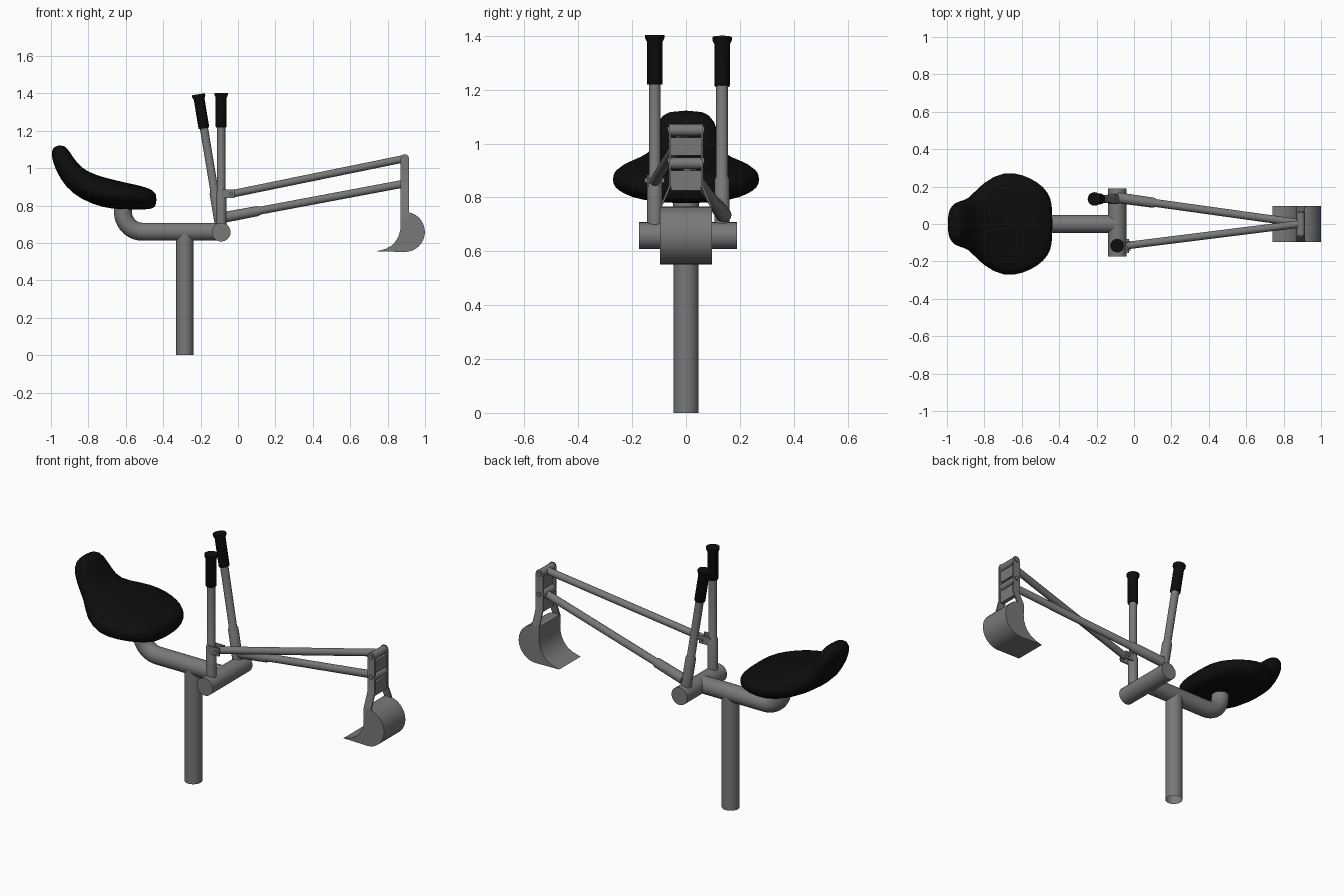
import bpy, bmesh, math
from mathutils import Vector

if "Cube" in bpy.data.objects:
    bpy.data.objects.remove(bpy.data.objects["Cube"])


def material(name, v):
    m = bpy.data.materials.new(name)
    m.diffuse_color = (v, v, v, 1)
    m.use_nodes = True
    m.node_tree.nodes["Principled BSDF"].inputs["Base Color"].default_value = m.diffuse_color
    return m


black = material("black_rubber", 0.004)
steel = material("dark_steel", 0.19)


def finish(name, bm, mat, angle=40):
    bmesh.ops.recalc_face_normals(bm, faces=bm.faces)
    me = bpy.data.meshes.new(name)
    bm.to_mesh(me)
    bm.free()
    ob = bpy.data.objects.new(name, me)
    bpy.context.collection.objects.link(ob)
    me.materials.append(mat)
    bpy.ops.object.select_all(action='DESELECT')
    ob.select_set(True)
    bpy.context.view_layer.objects.active = ob
    bpy.ops.object.shade_smooth_by_angle(angle=math.radians(angle))
    return ob


def loft(name, rings, mat=steel, angle=40, cap_start=True):
    bm = bmesh.new()
    vs = [[bm.verts.new(p) for p in r] for r in rings]
    n = len(vs[0])
    for a, b in zip(vs, vs[1:]):
        for i in range(n):
            bm.faces.new((a[i], a[(i + 1) % n], b[(i + 1) % n], b[i]))
    if cap_start:
        bm.faces.new(vs[0][::-1])
    bm.faces.new(vs[-1])
    return finish(name, bm, mat, angle)


def ring(c, axis, r, n):
    q = Vector(axis).to_track_quat('Z', 'Y')
    return [Vector(c) + q @ Vector((r * math.cos(k * math.tau / n), r * math.sin(k * math.tau / n), 0))
            for k in range(n)]


def turned(name, p0, p1, stops, mat=steel, n=24, cap_start=True):
    """Round bar from p0 to p1; stops are (fraction, radius)."""
    p0, p1 = Vector(p0), Vector(p1)
    return loft(name, [ring(p0.lerp(p1, t), p1 - p0, r, n) for t, r in stops], mat, 40, cap_start)


def tube(name, p0, p1, r, n=24, cap_start=True):
    return turned(name, p0, p1, [(0, r), (1, r)], steel, n, cap_start)


def extrude_xz(name, pts, y0, y1, angle=40):
    return loft(name, [[(x, y0, z) for x, z in pts], [(x, y1, z) for x, z in pts]], steel, angle)


def box(name, x0, x1, y0, y1, z0, z1):
    return extrude_xz(name, [(x0, z0), (x1, z0), (x1, z1), (x0, z1)], y0, y1)


# Frame: open-ended post, beam, elbow under the seat, cross tube
tube("post", (-0.285, 0, 0), (-0.285, 0, 0.66), 0.047, 32, False)
tube("beam", (-0.51, 0, 0.66), (-0.09, 0, 0.66), 0.048, 32)
tube("cross_tube", (-0.09, -0.174, 0.658), (-0.09, 0.189, 0.658), 0.05, 32)
rings = []
for k in range(11):
    a = k / 10 * math.pi / 2
    c = (-0.51 - 0.105 * math.sin(a), 0, 0.765 - 0.105 * math.cos(a))
    rings.append(ring(c, (-max(math.cos(a), 0.002), 0, math.sin(a)), 0.048, 32))
rings.append(ring((-0.615, 0, 0.83), (-0.002, 0, 1), 0.048, 32))
loft("seat_elbow", rings)

# Seat: (upper x, z, lower x, z, half width) from backrest to nose
stations = [(-0.93, 1.125, -0.985, 1.12, 0.065), (-0.90, 1.09, -1.004, 1.075, 0.11),
            (-0.86, 1.025, -0.975, 0.985, 0.128), (-0.81, 0.985, -0.92, 0.895, 0.135),
            (-0.74, 0.957, -0.845, 0.835, 0.235), (-0.66, 0.937, -0.72, 0.784, 0.285),
            (-0.585, 0.92, -0.61, 0.778, 0.268), (-0.515, 0.905, -0.52, 0.778, 0.23),
            (-0.455, 0.885, -0.455, 0.78, 0.17), (-0.434, 0.855, -0.437, 0.803, 0.10)]
rings = []
for ux, uz, lx, lz, w in stations:
    u, l = Vector((ux, 0, uz)), Vector((lx, 0, lz))
    r = []
    for k in range(20):
        c, s = math.cos(k * math.tau / 20), math.sin(k * math.tau / 20)
        f = lambda v: math.copysign(abs(v) ** 0.8, v)
        lift = 0.01 * c * c * w / 0.28
        r.append((u + l) / 2 + (u - l) / 2 * f(s) + Vector((0, w * f(c), lift)))
    rings.append(r)
seat = loft("seat", rings, black, 80)
mod = seat.modifiers.new("smooth", 'SUBSURF')
mod.levels = mod.render_levels = 1

# Control levers: base sleeve, rod, flanged grip
for side, base, top in (("front", (-0.09, -0.116, 0.66), (-0.09, -0.116, 1.403)),
                        ("rear", (-0.09, 0.134, 0.66), (-0.212, 0.134, 1.395))):
    turned(side + "_lever", base, top,
           [(0, 0.028), (0.28, 0.028), (0.30, 0.022), (0.8, 0.022)])
    turned(side + "_grip", base, top,
           [(0.752, 0.027), (0.757, 0.029), (0.965, 0.029), (0.985, 0.036), (1, 0.036)], black)

# Arms from levers to bucket
tube("upper_arm", (-0.035, -0.115, 0.862), (0.885, 0.0, 1.05), 0.02, 16)
turned("lower_arm", (-0.085, 0.14, 0.735), (0.885, 0.005, 0.917),
       [(0, 0.029), (0.195, 0.027), (0.21, 0.021), (1, 0.021)])

# Clevis holding the upper arm
for i, y in enumerate((-0.145, -0.099)):
    box(f"clevis_plate_{i}", -0.09, -0.02, y, y + 0.008, 0.84, 0.885)
tube("clevis_pin", (-0.036, -0.155, 0.862), (-0.036, -0.08, 0.862), 0.01, 16)

# Bucket hanger side plates, flared outward to the bucket width
for s, label in ((-1, "front"), (1, "rear")):
    hw = [(1.073, 0.011), (1.066, 0.018), (1.05, 0.023), (0.845, 0.023), (0.765, 0.023), (0.70, 0.023)]
    rings = []
    for z, w in hw:
        y = 0.055 if z > 0.8 else 0.089
        rings.append([(0.892 - w, s * y, z), (0.892 + w, s * y, z),
                      (0.892 + w, s * (y + 0.008), z), (0.892 - w, s * (y + 0.008), z)])
    loft(label + "_hanger_plate", rings, steel, 30)

# Hanger pins and webs
for i, z in enumerate((1.05, 0.935)):
    tube(f"hanger_pin_{i}", (0.892, -0.069, z), (0.892, 0.069, z), 0.013, 16)
    tube(f"arm_end_{i}", (0.892, -0.055, z - 0.008 * i), (0.892, 0.055, z - 0.008 * i), 0.022, 20)
for i, (z0, z1) in enumerate(((0.825, 0.9), (0.955, 1.022))):
    box(f"hanger_web_{i}", 0.885, 0.907, -0.056, 0.056, z0, z1)

# Bucket: round back, thin lip, concave mouth
pts = [(0.74, 0.555)]
for k in range(19):
    a = -math.pi / 2 + k / 18 * math.radians(192)
    pts.append((0.892 + 0.107 * math.cos(a), 0.659 + 0.107 * math.sin(a)))
pts += [(0.87, 0.70), (0.867, 0.665), (0.858, 0.635), (0.842, 0.608),
        (0.82, 0.585), (0.79, 0.569)]
extrude_xz("bucket", pts, -0.097, 0.097)
